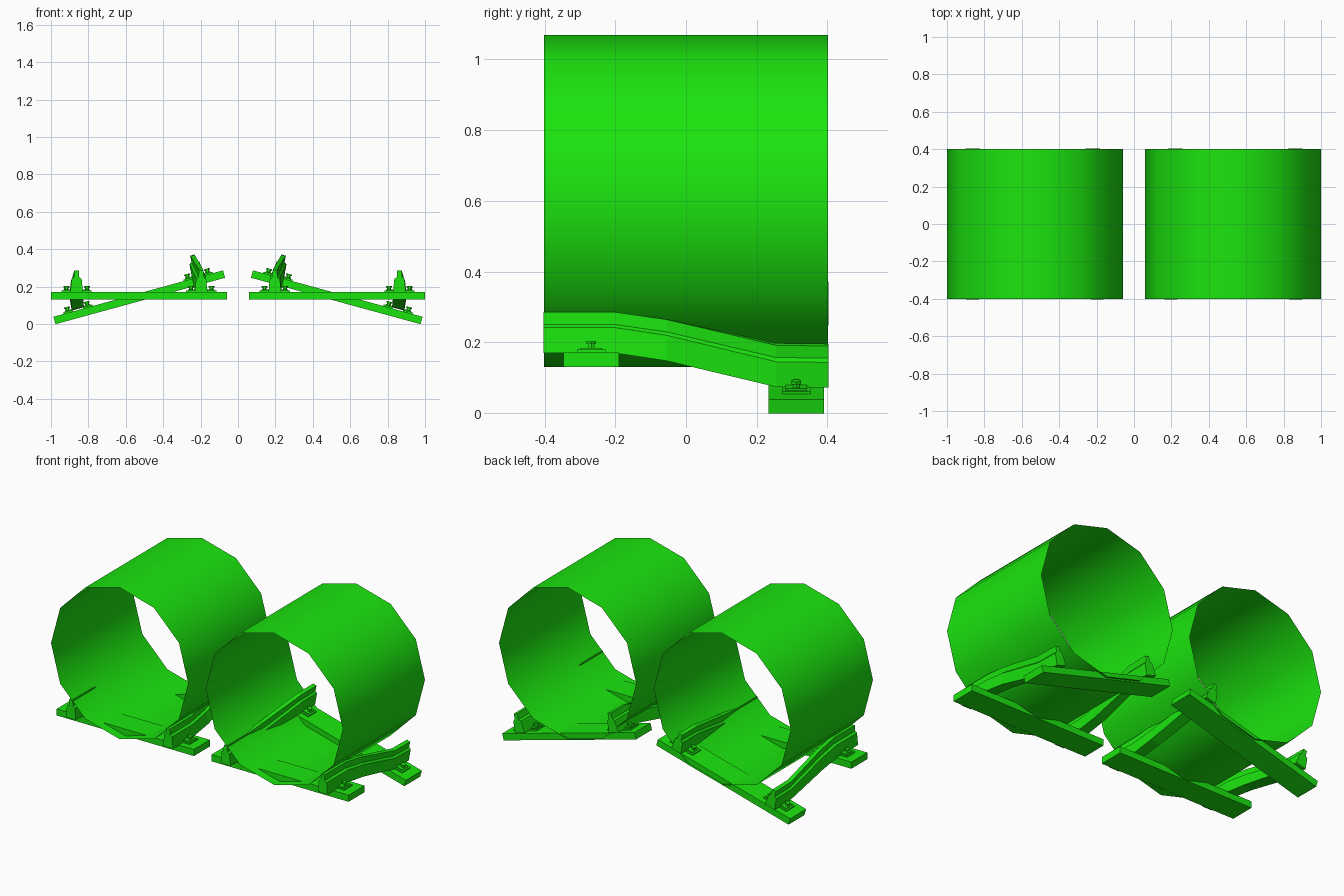
import bpy, bmesh
from math import radians, sin, cos, pi

if "Cube" in bpy.data.objects:
    bpy.data.objects.remove(bpy.data.objects["Cube"])

CX, CZ, GAUGE = 0.53, 0.15, 0.333
TILT = 15.3
green = bpy.data.materials.new("green")
green.diffuse_color = (0.011, 0.78, 0.0045, 1)
green.use_nodes = True
green.node_tree.nodes["Principled BSDF"].inputs["Base Color"].default_value = green.diffuse_color


def finish(name, bm, closed=True):
    if closed:
        bmesh.ops.recalc_face_normals(bm, faces=bm.faces)
    me = bpy.data.meshes.new(name)
    bm.to_mesh(me)
    bm.free()
    me.materials.append(green)
    ob = bpy.data.objects.new(name, me)
    bpy.context.collection.objects.link(ob)
    return ob


def place(side, u, y, h, deg):
    """Track coordinates (across, along, up) banked about the track centre."""
    a = radians(-side * deg)
    return (side * CX + u * cos(a) - h * sin(a), y, CZ + u * sin(a) + h * cos(a))


def sweep(bm, side, profile, stations, u0=0):
    """Skin a cross-section (u, h) through stations (y, bank)."""
    rings = [[bm.verts.new(place(side, u0 + u, y, h, d)) for u, h in profile]
             for y, d in stations]
    n = len(profile)
    for a, b in zip(rings, rings[1:]):
        for i in range(n):
            bm.faces.new((a[i], a[(i + 1) % n], b[(i + 1) % n], b[i]))
    bm.faces.new(rings[0])
    bm.faces.new(rings[-1])


def box(bm, side, u, y, w, l, h0, h1, deg):
    sweep(bm, side, [(-w, h0), (w, h0), (w, h1), (-w, h1)],
          [(y - l, deg), (y + l, deg)], u)


def nut(bm, side, u, y, r, h0, h1, deg, n=6):
    lo, hi = [[bm.verts.new(place(side, u + r * cos(2 * pi * i / n),
                                  y + r * sin(2 * pi * i / n), h, deg))
               for i in range(n)] for h in (h0, h1)]
    for i in range(n):
        j = (i + 1) % n
        bm.faces.new((lo[i], lo[j], hi[j], hi[i]))
    bm.faces.new(lo)
    bm.faces.new(hi)


# Rail section: broad body, sloping ledge and narrow head
half = [(0.034, 0.019), (0.027, 0.091), (0.014, 0.1), (0.012, 0.135)]
rail = half + [(-u, h) for u, h in reversed(half)]
bank = [(-0.403, 0), (-0.2, 0), (-0.055, 3.4), (0.255, 15), (0.403, TILT)]

for side, label in ((-1, "left"), (1, "right")):
    # Open twelve-sided tunnel tube
    bm = bmesh.new()
    rings = [[bm.verts.new((side * CX + 0.47 * cos(pi * i / 6), y,
                            0.6 + 0.47 * sin(pi * i / 6))) for i in range(12)]
             for y in (-0.402, 0.402)]
    for i in range(12):
        j = (i + 1) % 12
        f = bm.faces.new((rings[0][i], rings[1][i], rings[1][j], rings[0][j]))
        f.smooth = True
    bm.normal_update()
    if bm.faces[:][0].normal.x < 0:
        bmesh.ops.reverse_faces(bm, faces=bm.faces)
    finish(label + "_tube", bm, False)

    # Twisting rails
    for u, where in ((-GAUGE, "a"), (GAUGE, "b")):
        bm = bmesh.new()
        sweep(bm, side, rail, bank, u)
        finish(f"{label}_rail_{where}", bm)

    # Level front sleeper, banked rear sleeper, with rail fastenings
    for y, deg, drop, where in ((-0.268, 0, 0, "front"), (0.312, TILT, 0.008, "rear")):
        bm = bmesh.new()
        box(bm, side, 0, y, 0.47, 0.078, -0.02 - drop, 0.021 - drop, deg)
        finish(f"{label}_{where}_sleeper", bm)
        bm = bmesh.new()
        for u in (-GAUGE, GAUGE):
            for s in (-1, 1):
                c = u + s * 0.055
                box(bm, side, c, y, 0.026, 0.04, 0.021 - drop, 0.029 - drop, deg)
                box(bm, side, c - s * 0.004, y, 0.02, 0.03, 0.029 - drop, 0.034 - drop, deg)
                nut(bm, side, c, y, 0.011, 0.034 - drop, 0.045 - drop, deg)
                nut(bm, side, c, y, 0.016, 0.045 - drop, 0.053 - drop, deg)
        finish(f"{label}_{where}_fastenings", bm)
